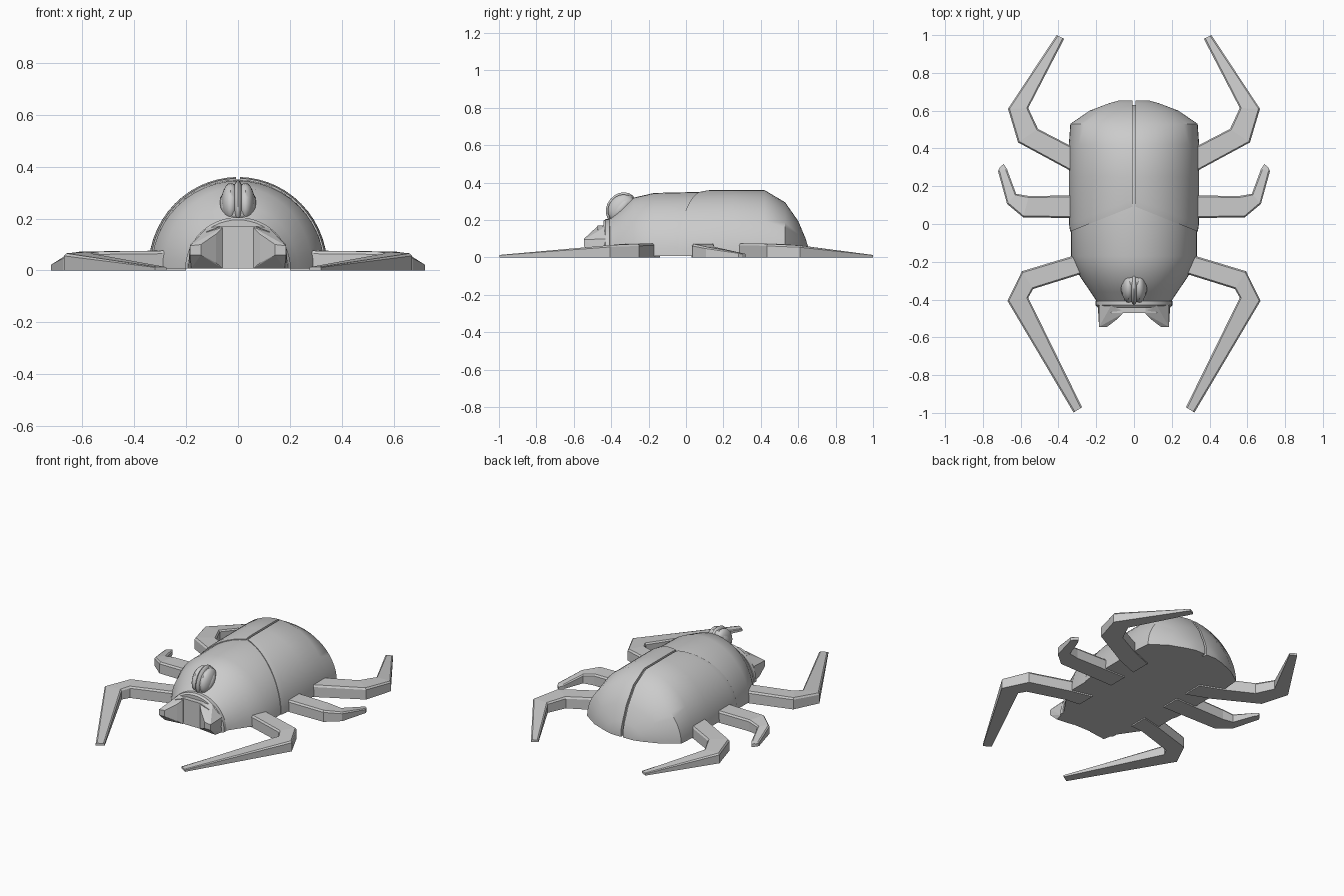
import bpy, bmesh
from math import sin, cos, pi, radians, sqrt
from mathutils import Matrix

if "Cube" in bpy.data.objects:
    bpy.data.objects.remove(bpy.data.objects["Cube"])


def finish(name, bm, mirror=False, smooth=None):
    bmesh.ops.recalc_face_normals(bm, faces=bm.faces)
    me = bpy.data.meshes.new(name)
    bm.to_mesh(me)
    bm.free()
    ob = bpy.data.objects.new(name, me)
    bpy.context.collection.objects.link(ob)
    if mirror:
        m = ob.modifiers.new("Mirror", 'MIRROR')
        m.use_mirror_merge = False
    if smooth:
        bpy.ops.object.select_all(action='DESELECT')
        bpy.context.view_layer.objects.active = ob
        ob.select_set(True)
        bpy.ops.object.shade_smooth_by_angle(angle=radians(smooth))
    return ob


def loft(name, rings, mirror=False, smooth=None):
    """Join closed rings of equal point count and cap both ends."""
    bm = bmesh.new()
    vr = [[bm.verts.new(p) for p in r] for r in rings]
    n = len(vr[0])
    for a, b in zip(vr, vr[1:]):
        for i in range(n):
            j = (i + 1) % n
            bm.faces.new((a[i], a[j], b[j], b[i]))
    bm.faces.new(vr[0])
    bm.faces.new(vr[-1])
    return finish(name, bm, mirror, smooth)


BASE = 0.008


def arch(y, w, h, n=24):
    return [(w * cos(pi * i / n), y, BASE + (h - BASE) * sin(pi * i / n)) for i in range(n + 1)]


# Thorax, continuing as the inner body beneath the wing cases
body = [(-0.42, 0.19, 0.195), (-0.36, 0.23, 0.25), (-0.28, 0.285, 0.32), (-0.17, 0.333, 0.345),
        (0.05, 0.333, 0.35), (0.42, 0.33, 0.345), (0.52, 0.31, 0.28), (0.59, 0.23, 0.18), (0.63, 0.11, 0.08)]
loft("thorax_and_underbody", [arch(*s) for s in body], smooth=40)

# Wing cases: half shells with an angled front edge and a slit between them
GAP = 0.007


def wing_ring(y, w, h, slant=0.0, n=14):
    pts = []
    for i in range(n + 1):
        a = pi / 2 * i / n
        x = max(w * cos(a), GAP)
        pts.append((x, y - slant * x, BASE + (h - BASE) * sin(a)))
    pts.append((GAP, y - slant * GAP, BASE))
    return pts


wing = [(0.095, 0.338, 0.355, 0.4), (0.13, 0.344, 0.36, 0.38), (0.25, 0.345, 0.36), (0.42, 0.345, 0.36),
        (0.53, 0.337, 0.295), (0.60, 0.235, 0.195), (0.64, 0.13, 0.10), (0.655, 0.075, 0.05)]
loft("wing_case", [wing_ring(*s) for s in wing], mirror=True, smooth=40)

# Neck collar
loft("neck_collar", [arch(*s) for s in
     [(-0.40, 0.19, 0.19), (-0.408, 0.203, 0.205), (-0.43, 0.203, 0.205), (-0.442, 0.193, 0.195)]], smooth=30)

# Head block with faceted jaws on both sides
prof = [(-0.18, BASE), (-0.165, 0.09), (-0.12, 0.15), (-0.06, 0.172),
        (0.06, 0.172), (0.12, 0.15), (0.165, 0.09), (0.18, BASE)]
loft("head", [[(x * k, y, z) for x, z in prof] for y, k in ((-0.40, 1), (-0.472, 1))])

bm = bmesh.new()
for p in [(0.192, -0.43, BASE), (0.185, -0.43, 0.10), (0.12, -0.43, 0.165), (0.06, -0.46, 0.17),
          (0.06, -0.475, 0.165), (0.06, -0.475, BASE), (0.085, -0.50, 0.14), (0.085, -0.50, 0.03),
          (0.143, -0.545, 0.10), (0.185, -0.545, 0.095), (0.143, -0.545, 0.06), (0.185, -0.545, 0.06),
          (0.18, -0.49, BASE), (0.10, -0.48, BASE)]:
    bm.verts.new(p)
bmesh.ops.convex_hull(bm, input=bm.verts)
finish("jaw", bm, mirror=True)

# Horn bud on the slope of the thorax: base, side lobes and centre rib
tilt = Matrix.Translation((0, -0.345, 0.262)) @ Matrix.Rotation(radians(-40), 4, 'X')
for name, x, size in [("horn_base", 0, (0.070, 0.045, 0.088)),
                      ("horn_lobe_left", -0.028, (0.036, 0.068, 0.080)),
                      ("horn_lobe_right", 0.028, (0.036, 0.068, 0.080)),
                      ("horn_rib", 0, (0.022, 0.078, 0.092))]:
    bm = bmesh.new()
    bmesh.ops.create_uvsphere(bm, u_segments=16, v_segments=10, radius=1,
                              matrix=tilt @ Matrix.Translation((x, 0, 0)) @ Matrix.Diagonal((*size, 1)))
    finish(name, bm, smooth=40)

# Legs: each station is inner edge xy, outer edge xy, top height
legs = {
    "front_leg": [(0.20, -0.26, 0.20, -0.14, 0.076), (0.29, -0.268, 0.328, -0.17, 0.076),
                  (0.534, -0.344, 0.593, -0.25, 0.073), (0.56, -0.39, 0.67, -0.407, 0.066),
                  (0.275, -0.97, 0.32, -0.998, 0.014)],
    "middle_leg": [(0.20, 0.153, 0.20, 0.03, 0.076), (0.556, 0.148, 0.587, 0.035, 0.072),
                   (0.624, 0.16, 0.672, 0.106, 0.056), (0.672, 0.29, 0.72, 0.28, 0.026),
                   (0.690, 0.318, 0.71, 0.30, 0.020)],
    "hind_leg": [(0.20, 0.36, 0.20, 0.23, 0.076), (0.344, 0.418, 0.344, 0.286, 0.076),
                 (0.508, 0.503, 0.614, 0.432, 0.073), (0.56, 0.614, 0.667, 0.61, 0.064),
                 (0.37, 0.98, 0.41, 1.0, 0.014)],
}
for name, stations in legs.items():
    rings = []
    for ax, ay, bx, by, z in stations:
        t = min(0.2, 0.008 / sqrt((bx - ax) ** 2 + (by - ay) ** 2))   # chamfer inset
        c = 0.15 * z
        dx, dy = (bx - ax) * t, (by - ay) * t
        rings.append([(ax, ay, 0), (ax, ay, z - c), (ax + dx, ay + dy, z),
                      (bx - dx, by - dy, z), (bx, by, z - c), (bx, by, 0)])
    loft(name, rings, mirror=True)
